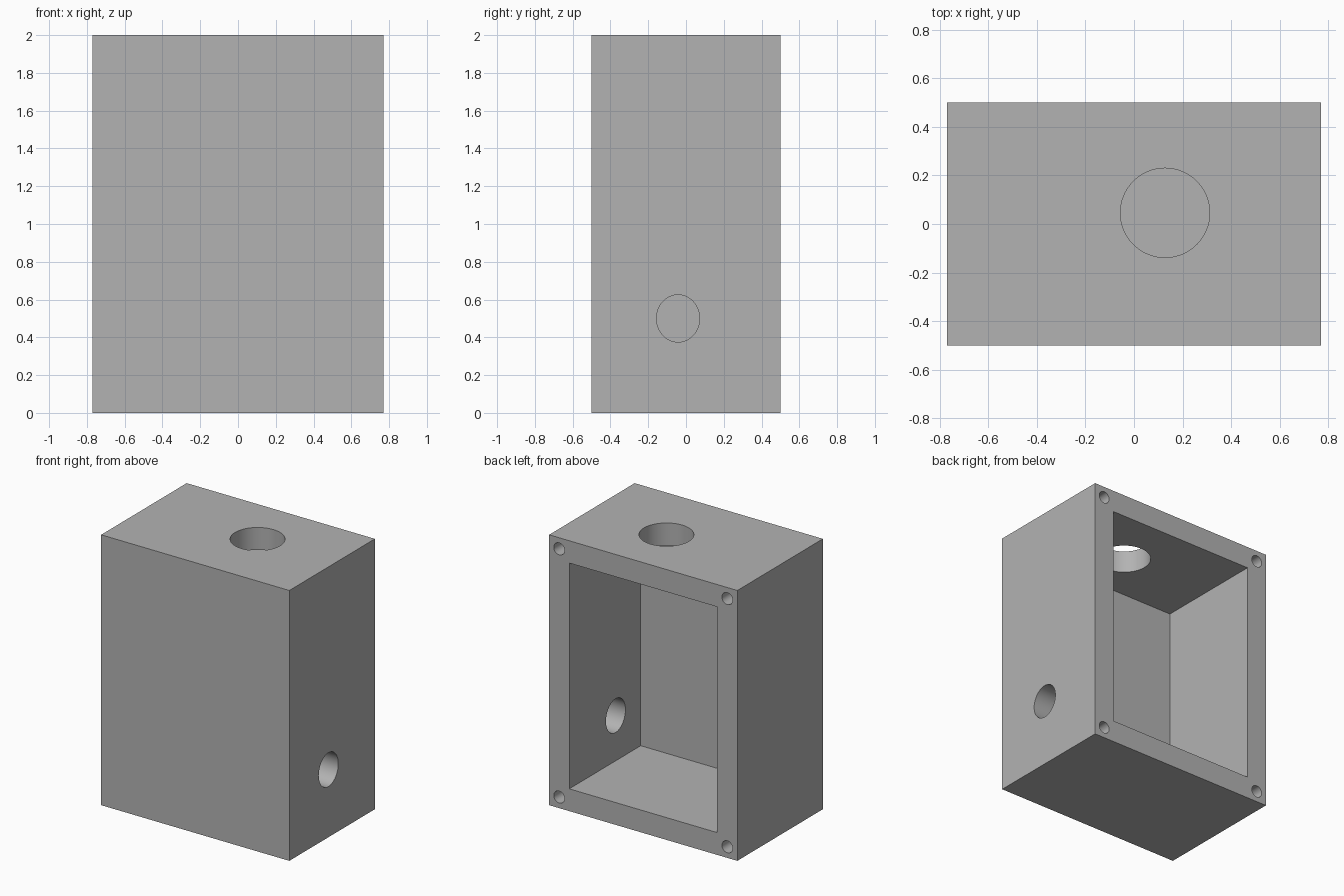
import bpy
from math import pi

old = bpy.data.objects.get("Cube")
if old:
    bpy.data.objects.remove(old, do_unlink=True)

W, D, H = 1.54, 1.0, 2.0      # outer size
WALL = 0.165                  # wall thickness
SCREW = 0.082                 # screw hole inset from the edges
SCREW_DEPTH = 0.4

grey = bpy.data.materials.new("plain_grey")
grey.use_nodes = True
colour = (0.45, 0.45, 0.45, 1)
grey.diffuse_color = colour
grey.node_tree.nodes["Principled BSDF"].inputs["Base Color"].default_value = colour


def box(name, centre, size):
    bpy.ops.mesh.primitive_cube_add(size=1, location=centre)
    ob = bpy.context.object
    ob.name = name
    ob.scale = size
    bpy.ops.object.transform_apply(location=False, rotation=False, scale=True)
    return ob


def cylinder(name, centre, radii, depth, rotation=(0, 0, 0)):
    bpy.ops.mesh.primitive_cylinder_add(vertices=64, radius=1, depth=depth,
                                        location=centre, rotation=rotation)
    ob = bpy.context.object
    ob.name = name
    ob.scale = (*radii, 1)
    bpy.ops.object.transform_apply(location=False, rotation=True, scale=True)
    return ob


def cut(body, cutter):
    cutter.hide_render = True
    mod = body.modifiers.new(cutter.name, "BOOLEAN")
    mod.operation = "DIFFERENCE"
    mod.solver = "EXACT"
    mod.object = cutter
    bpy.context.view_layer.objects.active = body
    bpy.ops.object.modifier_apply(modifier=mod.name)
    bpy.data.objects.remove(cutter, do_unlink=True)


# Solid block
body = box("enclosure_body", (0, 0, H / 2), (W, D, H))
body.data.materials.append(grey)

# Cavity, open at the back
cut(body, box("cavity_cutter", (0, WALL, H / 2), (W - 2 * WALL, D, H - 2 * WALL)))

# Cable hole through the top, and a slightly oval one through the +x side
cut(body, cylinder("top_hole_cutter", (0.128, 0.046, H), (0.184, 0.184), 3 * WALL))
cut(body, cylinder("side_hole_cutter", (W / 2, -0.042, 0.5), (0.125, 0.114),
                   3 * WALL, (0, pi / 2, 0)))

# Blind screw holes in the corners of the back rim
for sx in (-1, 1):
    for z in (SCREW, H - SCREW):
        cut(body, cylinder("screw_hole_cutter", (sx * (W / 2 - SCREW), D / 2, z),
                           (0.044, 0.044), 2 * SCREW_DEPTH, (pi / 2, 0, 0)))

# Smooth hole walls, sharp box edges
bpy.ops.object.select_all(action="DESELECT")
body.select_set(True)
bpy.context.view_layer.objects.active = body
bpy.ops.object.shade_smooth_by_angle(angle=pi / 6)
